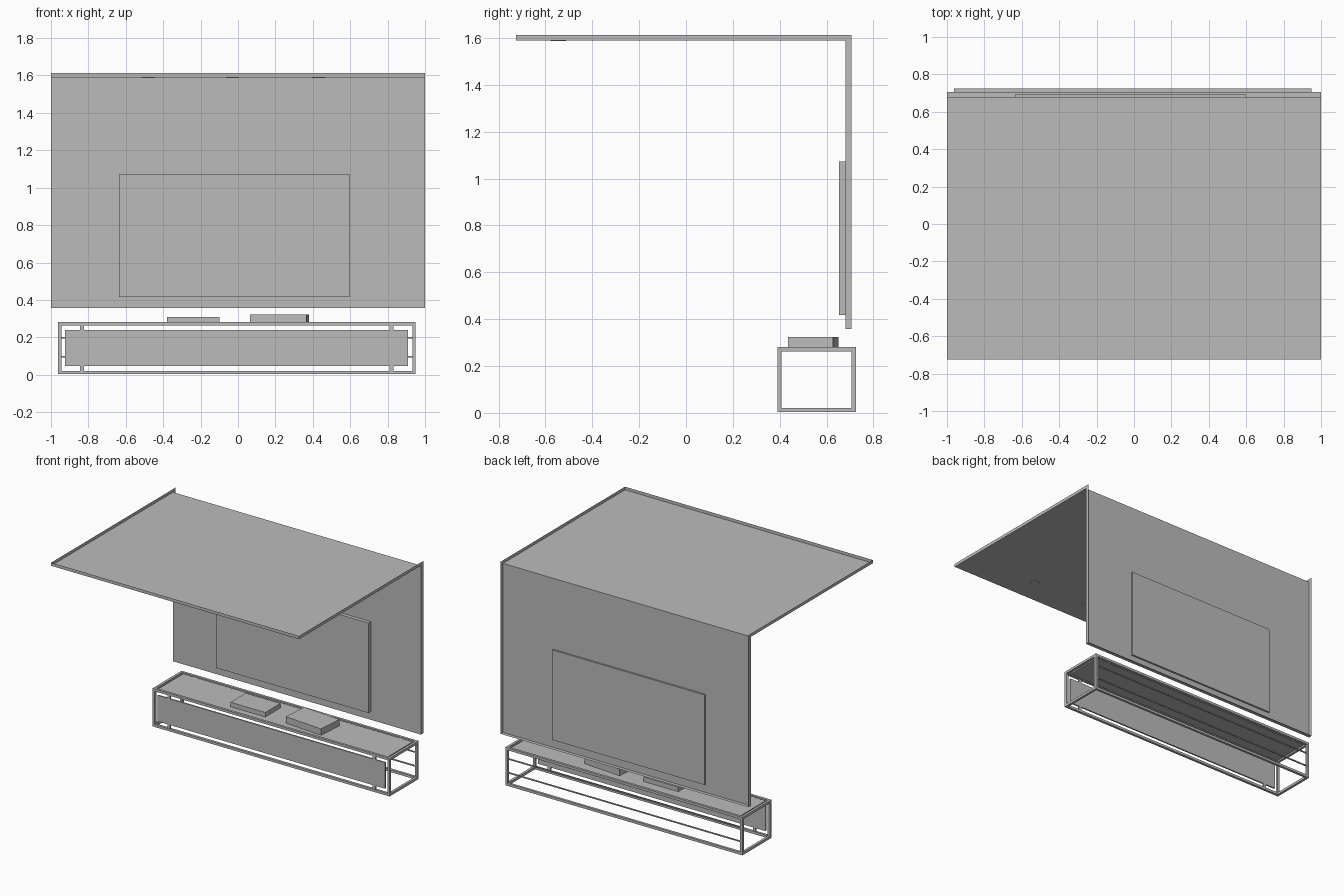
import bpy, bmesh, math
from mathutils import Matrix

cube = bpy.data.objects.get("Cube")
if cube:
    bpy.data.objects.remove(cube, do_unlink=True)

grey = bpy.data.materials.new("plain_grey")
grey.use_nodes = True
grey.diffuse_color = (0.5, 0.5, 0.5, 1)
grey.node_tree.nodes["Principled BSDF"].inputs["Base Color"].default_value = (0.5, 0.5, 0.5, 1)


def finish(name, bm):
    mesh = bpy.data.meshes.new(name)
    bm.to_mesh(mesh)
    bm.free()
    mesh.materials.append(grey)
    obj = bpy.data.objects.new(name, mesh)
    bpy.context.collection.objects.link(obj)
    return obj


def add_box(bm, x, y, z, turn=0):
    """Box from (low, high) ranges, turned about its own upright axis."""
    size = [b - a for a, b in (x, y, z)]
    mid = [(a + b) / 2 for a, b in (x, y, z)]
    m = Matrix.Translation(mid) @ Matrix.Rotation(turn, 4, 'Z') @ Matrix.Diagonal((*size, 1))
    bmesh.ops.create_cube(bm, size=1, matrix=m)


def box(name, x, y, z, turn=0):
    bm = bmesh.new()
    add_box(bm, x, y, z, turn)
    return finish(name, bm)


# Ceiling and back wall: an open shell, its inner sheets rimmed by thin edges
front, inner, back = -0.725, 0.68, 0.707
low, under, top = 0.357, 1.59, 1.613
bm = bmesh.new()
profile = [(front, top), (front, under), (inner, under), (inner, low), (back, low)]
rows = [[bm.verts.new((x, y, z)) for y, z in profile] for x in (-1, 1)]
for i in range(len(profile) - 1):
    bm.faces.new((rows[0][i], rows[0][i + 1], rows[1][i + 1], rows[1][i]))
for row, x in zip(rows, (-1, 1)):
    corner = bm.verts.new((x, back, top))
    # L-shaped end as two strips
    knee = bm.verts.new((x, inner, top))
    bm.faces.new((row[0], row[1], row[2], knee))
    bm.faces.new((knee, row[2], row[3], row[4], corner))
finish("ceiling_and_wall", bm)

# Ceiling downlights
bm = bmesh.new()
for x in (-0.48, -0.03, 0.43):
    bmesh.ops.create_cone(bm, cap_ends=True, segments=24, radius1=0.034, radius2=0.034,
                          depth=0.004, matrix=Matrix.Translation((x, -0.545, under - 0.002)))
finish("downlights", bm)

# Screen set through the wall sheet
box("screen", (-0.635, 0.595), (0.653, 0.693), (0.417, 1.073))

# Console frame
x0, x1, y0, y1, z0, z1, bar = -0.963, 0.95, 0.39, 0.725, 0.003, 0.281, 0.018
bm = bmesh.new()
x_ends = ((x0, x0 + bar), (x1 - bar, x1))
y_ends = ((y0, y0 + bar), (y1 - bar, y1))
z_ends = ((z0, z0 + bar), (z1 - bar, z1))
for ys in y_ends:
    for zs in z_ends:
        add_box(bm, (x0, x1), ys, zs)
    for xs in x_ends:
        add_box(bm, xs, ys, (z0 + bar, z1 - bar))
for xs in x_ends:
    for zs in z_ends:
        add_box(bm, xs, (y0 + bar, y1 - bar), zs)
finish("console_frame", bm)

# Rods along the back of the console
bm = bmesh.new()
for z in (0.096, 0.197):
    add_box(bm, (x0 + bar, x1 - bar), (0.712, 0.72), (z - 0.004, z + 0.004))
finish("back_rods", bm)

# Console front panel, top board and the small tabs that hold them
box("front_panel", (-0.925, 0.91), (0.394, 0.405), (0.048, 0.238))
box("top_board", (x0 + 0.03, x1 - 0.03), (y0 + 0.026, y1 - 0.026), (0.264, 0.276))
bm = bmesh.new()
for x in (-0.834, 0.821):
    xs = (x - 0.011, x + 0.011)
    for zs in ((z0 + bar, 0.048), (0.238, z1 - bar)):
        add_box(bm, xs, (0.394, 0.405), zs)
    for ys in ((y0 + bar, y0 + 0.026), (y1 - 0.026, y1 - bar)):
        add_box(bm, xs, ys, (0.264, 0.276))
finish("tabs", bm)

# Two devices on the console, one slightly turned
box("left_device", (-0.38, -0.1), (0.458, 0.632), (0.276, 0.309))
box("right_device", (0.072, 0.373), (0.446, 0.639), (0.276, 0.323), math.radians(-4.4))
